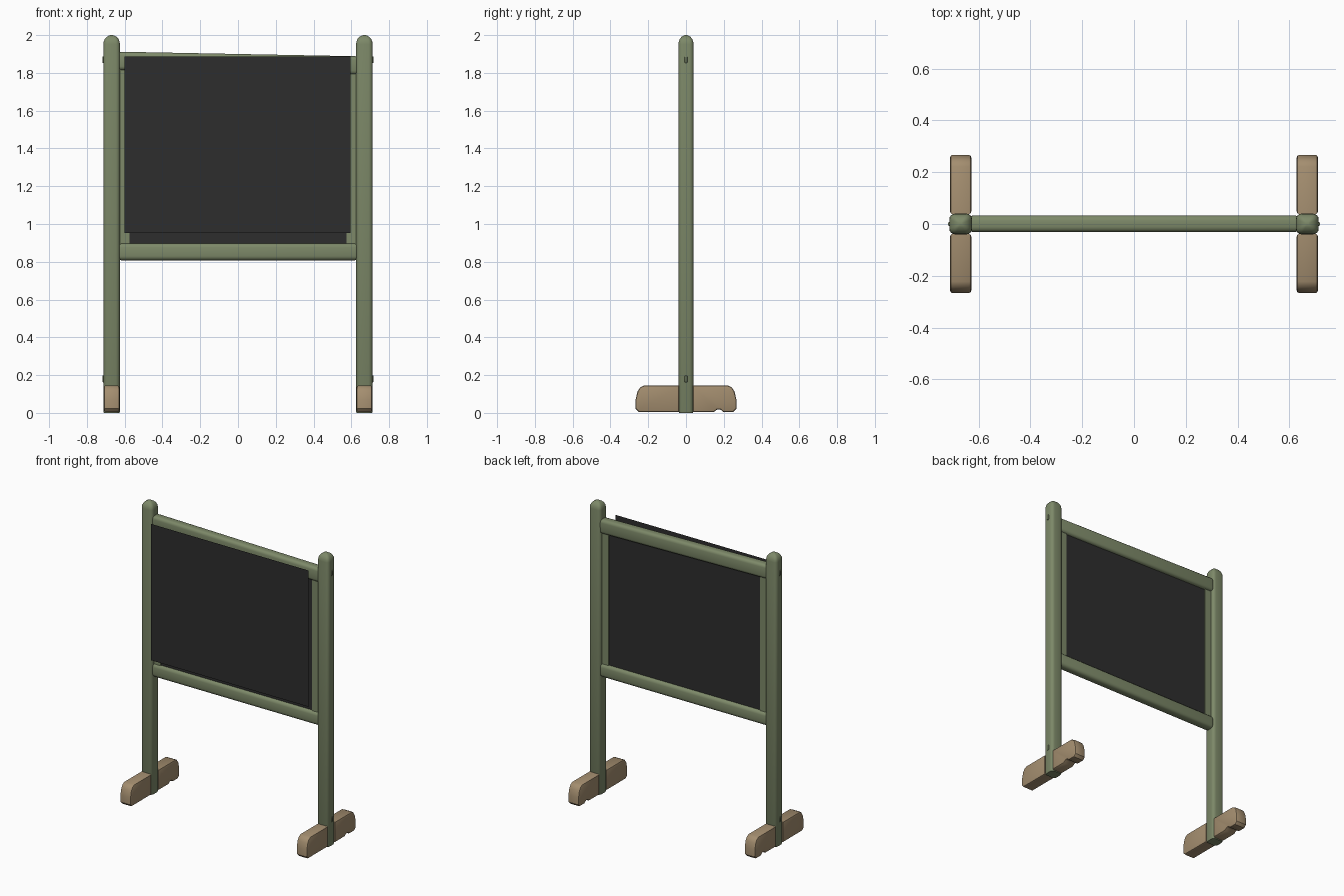
import bpy, bmesh, math
from mathutils import Matrix

if "Cube" in bpy.data.objects:
    bpy.data.objects.remove(bpy.data.objects["Cube"])


def material(name, rgb):
    m = bpy.data.materials.new(name)
    m.diffuse_color = (*rgb, 1)
    m.use_nodes = True
    m.node_tree.nodes["Principled BSDF"].inputs["Base Color"].default_value = m.diffuse_color
    return m


GREEN = material("sage green paint", (0.205, 0.25, 0.14))
TAN = material("tan wood", (0.37, 0.27, 0.16))
BLACK = material("blackboard", (0.027, 0.027, 0.027))


def finish(bm, name, mat, angle=40):
    bmesh.ops.recalc_face_normals(bm, faces=bm.faces)
    me = bpy.data.meshes.new(name)
    bm.to_mesh(me)
    bm.free()
    me.materials.append(mat)
    for p in me.polygons:
        p.use_smooth = True
    me.set_sharp_from_angle(angle=math.radians(angle))
    ob = bpy.data.objects.new(name, me)
    bpy.context.collection.objects.link(ob)
    return ob


def box(name, mat, x, y, z, bevel=0, tilt=0, segments=3):
    """Box from ranges, optionally bevelled and tilted about y."""
    bm = bmesh.new()
    size = [b - a for a, b in (x, y, z)]
    mid = [(a + b) / 2 for a, b in (x, y, z)]
    bmesh.ops.create_cube(bm, size=1)
    bmesh.ops.scale(bm, vec=size, verts=bm.verts)
    if bevel:
        bmesh.ops.bevel(bm, geom=bm.edges[:], offset=bevel, segments=segments,
                        profile=0.5, affect='EDGES', clamp_overlap=True)
    bmesh.ops.transform(bm, matrix=Matrix.Translation(mid) @ Matrix.Rotation(tilt, 4, 'Y'),
                        verts=bm.verts)
    return finish(bm, name, mat)


def ring(w, d, r, n=4):
    """Rounded rectangle outline with half sizes w, d and corner radius r."""
    pts = []
    for k, (sx, sy) in enumerate([(1, 1), (-1, 1), (-1, -1), (1, -1)]):
        for i in range(n + 1):
            a = math.pi / 2 * (k + i / n)
            pts.append((sx * (w - r) + r * math.cos(a), sy * (d - r) + r * math.sin(a)))
    return pts


def post(name, cx):
    """Upright with rounded edges and a domed top."""
    levels = [(0.0, 0.92), (0.008, 1.0), (1.952, 1.0)]
    levels += [(1.952 + 0.048 * math.sin(a), max(math.cos(a), 0.15))
               for a in (math.radians(d) for d in (18, 36, 54, 70, 84))]
    bm = bmesh.new()
    prev = None
    for z, s in levels:
        cur = [bm.verts.new((cx + px * s, py * s, z)) for px, py in ring(0.044, 0.04, 0.022)]
        if prev:
            for i in range(len(cur)):
                j = (i + 1) % len(cur)
                bm.faces.new((prev[i], prev[j], cur[j], cur[i]))
        else:
            bm.faces.new(cur)
        prev = cur
    bm.faces.new(prev)
    return finish(bm, name, GREEN)


def foot(name, cx, side):
    """Foot block: side profile extruded across x; rear ones have a chip below."""
    prof = [(0.038, 0.005), (0.038, 0.145), (0.222, 0.145), (0.243, 0.135), (0.257, 0.112),
            (0.267, 0.07), (0.267, 0.022), (0.25, 0.005)]
    if side > 0:
        prof += [(0.197, 0.005), (0.182, 0.018), (0.165, 0.018), (0.148, 0.005)]
    bm = bmesh.new()
    f = bm.faces.new([bm.verts.new((cx - 0.041, side * y, z)) for y, z in prof])
    res = bmesh.ops.extrude_face_region(bm, geom=[f])
    bmesh.ops.translate(bm, vec=(0.082, 0, 0),
                        verts=[g for g in res['geom'] if isinstance(g, bmesh.types.BMVert)])
    bmesh.ops.recalc_face_normals(bm, faces=bm.faces)
    caps = [e for e in bm.edges if abs(e.verts[0].co.x - e.verts[1].co.x) < 1e-5]
    bmesh.ops.bevel(bm, geom=caps, offset=0.01, segments=2, profile=0.5,
                    affect='EDGES', clamp_overlap=True)
    return finish(bm, name, TAN)


# Posts, feet, joint pegs and inner frame strips, on both sides
for s, label in ((-1, "left"), (1, "right")):
    cx = s * 0.669
    post(label + "_post", cx)
    foot(label + "_front_foot", cx, -1)
    foot(label + "_back_foot", cx, 1)
    for z, place in ((1.87, "upper"), (0.18, "lower")):
        ends = sorted((s * 0.70, s * 0.718))
        box(f"{label}_{place}_peg", GREEN, ends, (-0.007, 0.007), (z - 0.018, z + 0.018), 0.004)
    box(label + "_inner_strip", GREEN, sorted((s * 0.575, s * 0.632)), (-0.018, 0.018), (0.88, 1.83))

# Rails: the top one hangs slightly crooked
box("top_rail", GREEN, (-0.64, 0.64), (-0.031, 0.033), (1.803, 1.90), 0.02, tilt=0.019)
box("bottom_rail", GREEN, (-0.64, 0.64), (-0.031, 0.033), (0.808, 0.898), 0.022)

# Board between the rails
box("board_panel", BLACK, (-0.58, 0.58), (-0.012, 0.012), (0.88, 1.83))

# Thin writing sheet floating just in front
bm = bmesh.new()
bm.faces.new([bm.verts.new((x, -0.084, z)) for x, z in
              ((-0.6, 0.952), (0.595, 0.952), (0.595, 1.887), (-0.6, 1.887))])
sheet = finish(bm, "front_sheet", BLACK)
